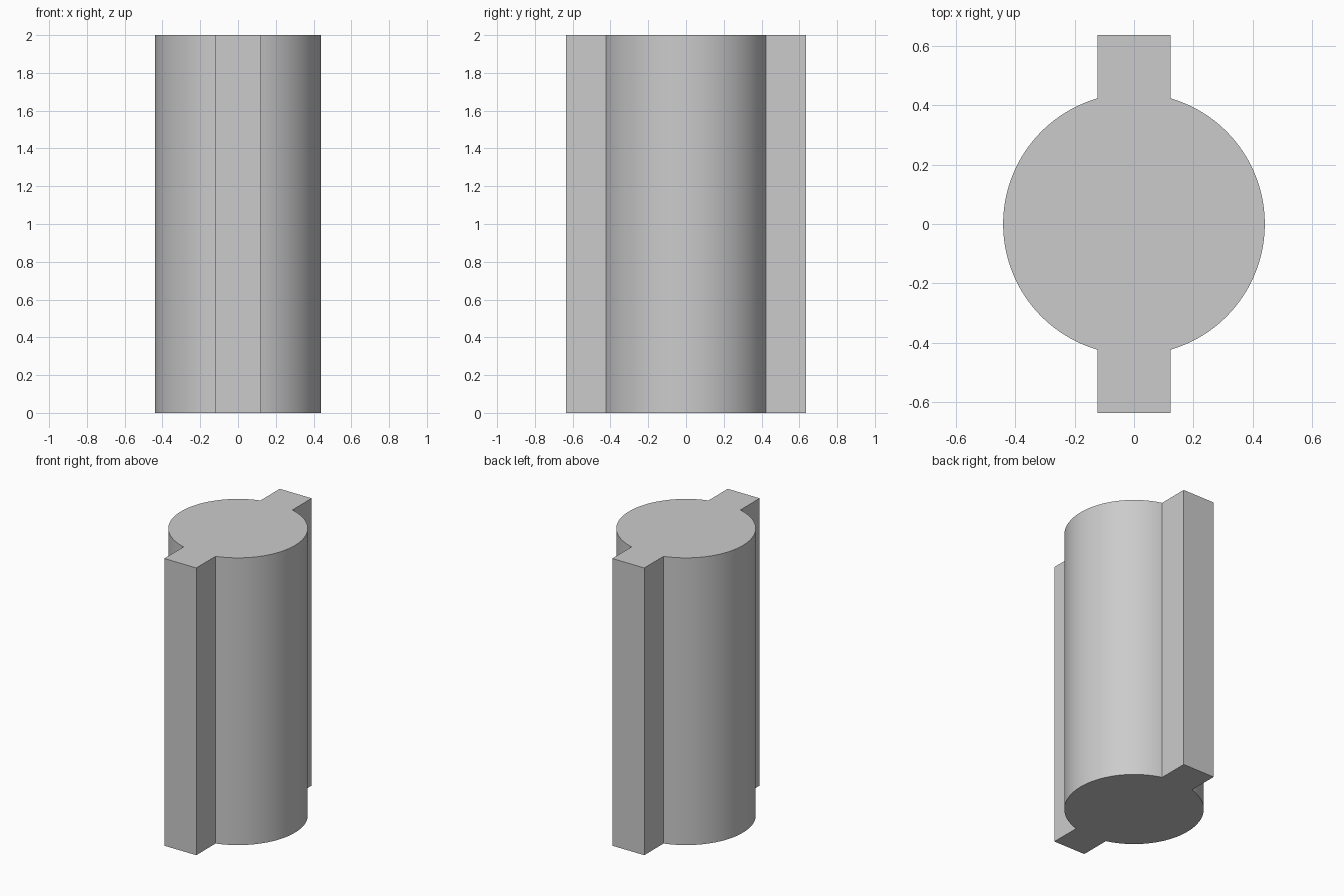
import bpy
import bmesh
from math import asin, sin, cos, pi, radians

if "Cube" in bpy.data.objects:
    bpy.data.objects.remove(bpy.data.objects["Cube"], do_unlink=True)

RADIUS = 0.44      # round core
KEY_HALF = 0.123   # half width of each key
KEY_REACH = 0.635  # centre to outer key face
HEIGHT = 2.0
STEPS = 48         # segments per side arc

grey = bpy.data.materials.new("plain_grey")
grey.use_nodes = True
colour = (0.6, 0.6, 0.6, 1)
grey.diffuse_color = colour
grey.node_tree.nodes["Principled BSDF"].inputs["Base Color"].default_value = colour

# Half outline: right-hand arc, then the back key; the other half is a half turn
sweep = pi / 2 - asin(KEY_HALF / RADIUS)
angles = [-sweep + 2 * sweep * i / STEPS for i in range(STEPS + 1)]
half = [(RADIUS * cos(a), RADIUS * sin(a)) for a in angles]
half += [(KEY_HALF, KEY_REACH), (-KEY_HALF, KEY_REACH)]
outline = half + [(-x, -y) for x, y in half]

# Extrude the outline into one solid shaft
bm = bmesh.new()
base = bm.faces.new([bm.verts.new((x, y, 0)) for x, y in outline])
top = bmesh.ops.extrude_face_region(bm, geom=[base], use_keep_orig=True)
top_verts = [g for g in top["geom"] if isinstance(g, bmesh.types.BMVert)]
bmesh.ops.translate(bm, verts=top_verts, vec=(0, 0, HEIGHT))
bmesh.ops.recalc_face_normals(bm, faces=bm.faces)

mesh = bpy.data.meshes.new("keyed_shaft")
bm.to_mesh(mesh)
bm.free()
mesh.materials.append(grey)
shaft = bpy.data.objects.new("keyed_shaft", mesh)
bpy.context.collection.objects.link(shaft)

# Smooth round sides, crisp key corners and ends
bpy.ops.object.select_all(action="DESELECT")
shaft.select_set(True)
bpy.context.view_layer.objects.active = shaft
bpy.ops.object.shade_smooth_by_angle(angle=radians(30))
